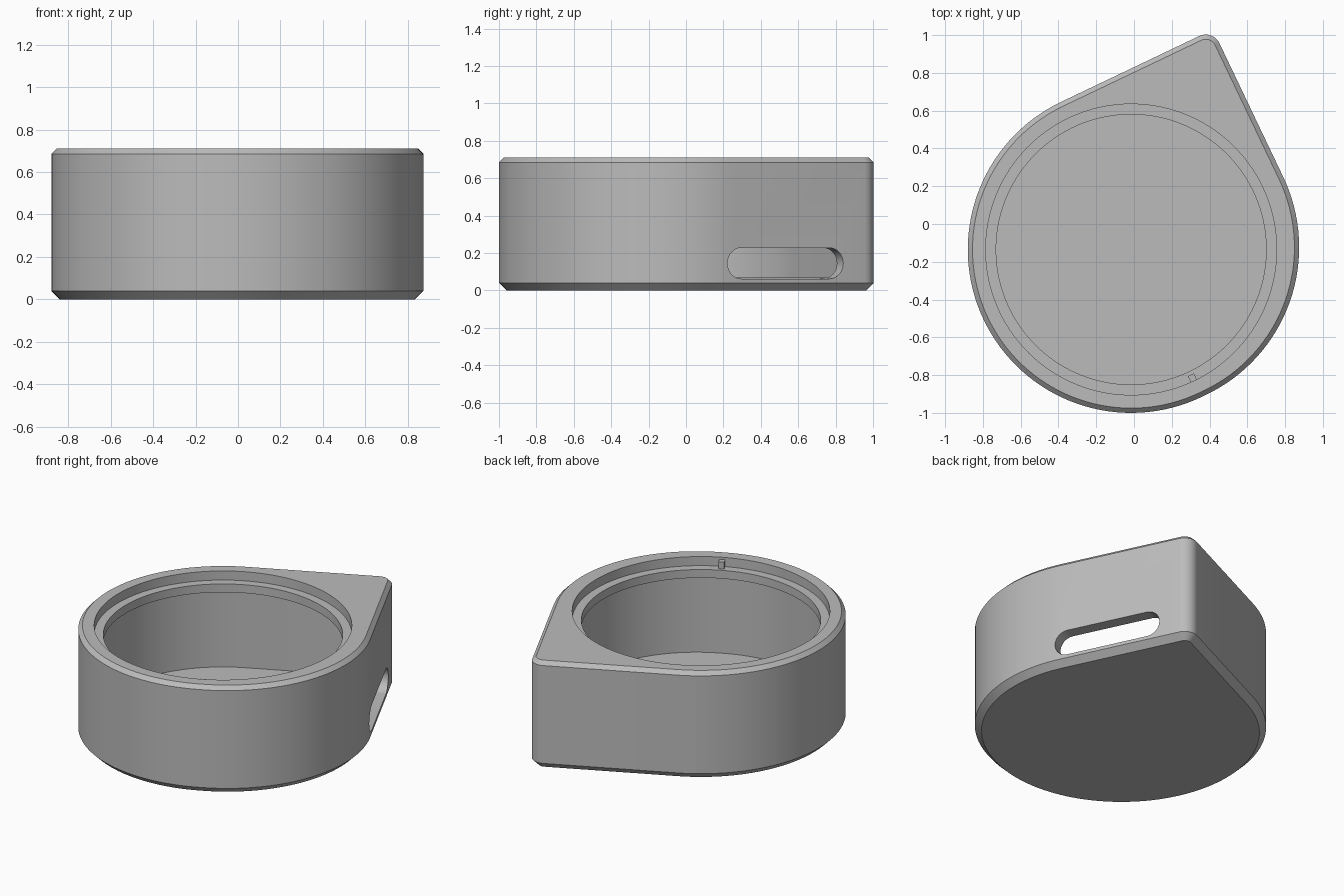
import bpy, bmesh
from math import radians, cos, sin, pi
from mathutils import Matrix

if "Cube" in bpy.data.objects:
    bpy.data.objects.remove(bpy.data.objects["Cube"])

# Local frame: circle centre at the origin, pointed corner towards +x +y
TURN = radians(25.5)
FRAME = Matrix.Translation((-0.015, -0.135, 0)) @ Matrix.Rotation(TURN, 4, 'Z')
RADIUS, SHIFT, FILLET, HEIGHT = 0.865, 0.027, 0.08, 0.71

grey = bpy.data.materials.new("plain grey")
grey.use_nodes = True
COLOUR = (0.5, 0.5, 0.5, 1)
grey.diffuse_color = COLOUR
grey.node_tree.nodes["Principled BSDF"].inputs["Base Color"].default_value = COLOUR


def arc(cx, cy, r, start, end, steps):
    angles = [radians(start + (end - start) * i / steps) for i in range(steps + 1)]
    return [(cx + r * cos(a), cy + r * sin(a)) for a in angles]


def teardrop(inset):
    """Rounded outline with one square corner, moved inwards by inset."""
    r, f = RADIUS - inset, max(FILLET - inset, 0.01)
    return (arc(0, 0, r, 90, 270, 64) + arc(SHIFT, 0, r, 270, 360, 32)
            + arc(SHIFT + r - f, r - f, f, 0, 90, 10))


def circle(r):
    return arc(0, 0, r, 0, 357.5, 143)


def loft(name, levels, matrix=FRAME):
    """Closed solid through a stack of (outline, z) levels."""
    bm = bmesh.new()
    rings = [[bm.verts.new((x, y, z)) for x, y in pts] for pts, z in levels]
    for low, high in zip(rings, rings[1:]):
        for i in range(len(low)):
            j = (i + 1) % len(low)
            bm.faces.new((low[i], low[j], high[j], high[i]))
    bm.faces.new(rings[0][::-1])
    bm.faces.new(rings[-1])
    bmesh.ops.remove_doubles(bm, verts=bm.verts, dist=1e-5)
    bmesh.ops.recalc_face_normals(bm, faces=bm.faces)
    bm.transform(matrix)
    mesh = bpy.data.meshes.new(name)
    bm.to_mesh(mesh)
    bm.free()
    mesh.materials.append(grey)
    obj = bpy.data.objects.new(name, mesh)
    bpy.context.collection.objects.link(obj)
    return obj


# Outer body with chamfered bottom and top rims
body = loft("housing", [(teardrop(0.04), 0), (teardrop(0), 0.04),
                        (teardrop(0), HEIGHT - 0.025), (teardrop(0.025), HEIGHT)])

# Hollow interior, lip opening and seat recess
cutters = [
    loft("cavity_cutter", [(teardrop(0.08), 0.07), (teardrop(0.08), 0.595)]),
    loft("lip_cutter", [(circle(0.715), 0.4), (circle(0.715), 0.8)]),
    loft("seat_cutter", [(circle(0.77), 0.65), (circle(0.77), 0.9)]),
]

# Rounded slot through the straight side wall
slot_r, slot_z = 0.083, 0.145
slot = arc(0.573, slot_z, slot_r, -90, 90, 16) + arc(0.053, slot_z, slot_r, 90, 270, 16)
to_side = Matrix(((0, 0, 1, 0), (1, 0, 0, 0), (0, 1, 0, 0), (0, 0, 0, 1)))
cutters.append(loft("slot_cutter", [(slot, 0.77), (slot, 1.0)], FRAME @ to_side))

bpy.ops.object.select_all(action='DESELECT')
body.select_set(True)
bpy.context.view_layer.objects.active = body
for cutter in cutters:
    cutter.hide_render = True
    mod = body.modifiers.new("cut", 'BOOLEAN')
    mod.operation, mod.solver, mod.object = 'DIFFERENCE', 'EXACT', cutter
    bpy.ops.object.modifier_apply(modifier=mod.name)
for cutter in cutters:
    bpy.data.objects.remove(cutter)
bpy.ops.object.shade_smooth_by_angle(angle=radians(25))

# Small locating key standing on the seat
key = [(-0.0175, -0.772), (0.0175, -0.772), (0.0175, -0.735), (-0.0175, -0.735)]
loft("locating_key", [(key, 0.645), (key, 0.695)])
